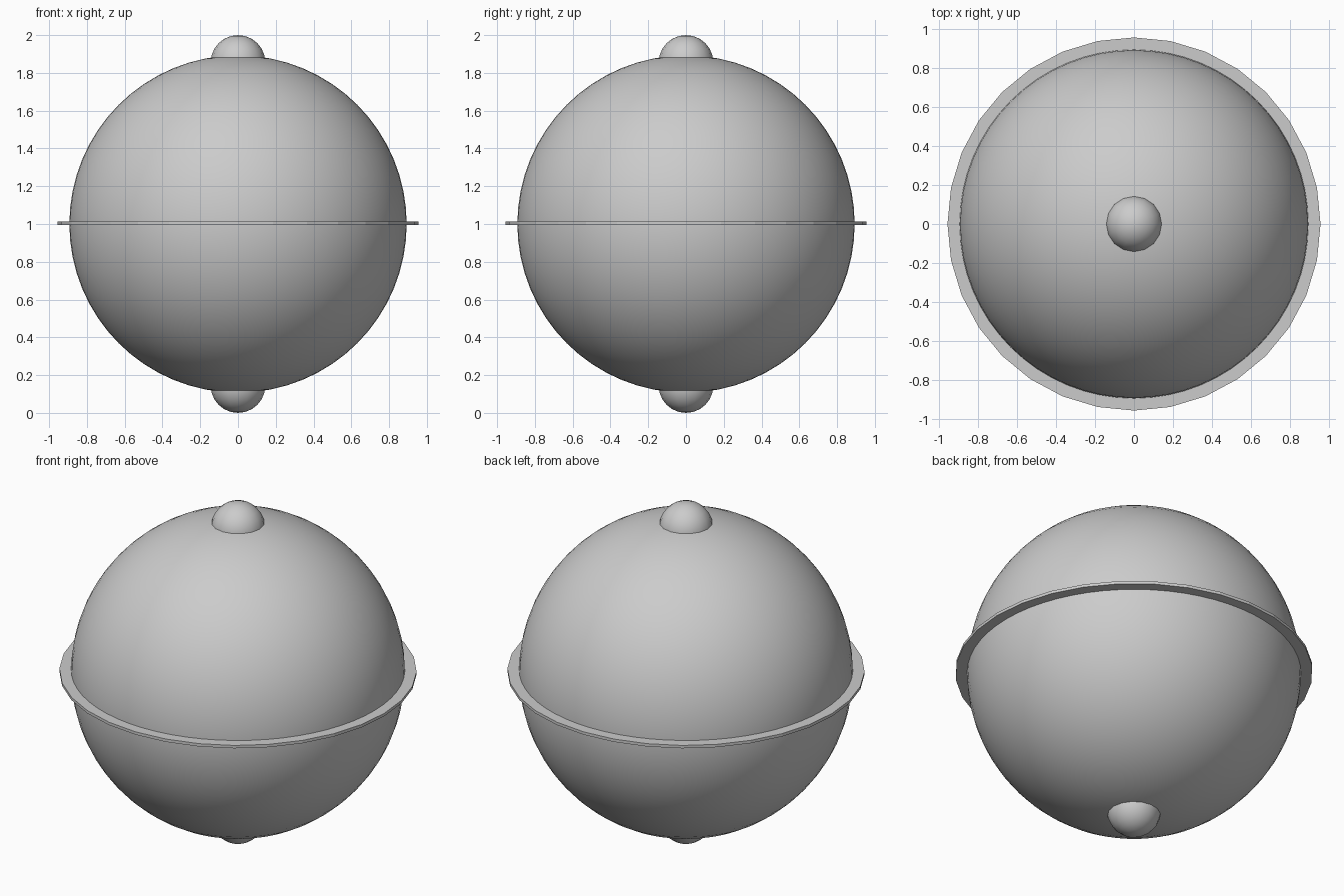
import bpy, bmesh
from math import pi, sin, cos

if "Cube" in bpy.data.objects:
    bpy.data.objects.remove(bpy.data.objects["Cube"])


def add_ball(name, z, radius, segments, rings):
    bpy.ops.mesh.primitive_uv_sphere_add(segments=segments, ring_count=rings,
                                         radius=radius, location=(0, 0, z))
    ob = bpy.context.object
    ob.name = name
    bpy.ops.object.shade_smooth()
    return ob


# Main globe
add_ball("globe_body", 1.0, 0.893, 64, 32)

# Small knobs at the poles
for name, z in (("top_knob", 1.855), ("bottom_knob", 0.145)):
    add_ball(name, z, 0.145, 16, 12)

# Thin flat ring around the equator
N = 32
profile = [(0.885, 0.995), (0.955, 0.995), (0.955, 1.012), (0.885, 1.012)]
bm = bmesh.new()
loops = [[bm.verts.new((r * cos(2 * pi * i / N), r * sin(2 * pi * i / N), z))
          for r, z in profile] for i in range(N)]
for i in range(N):
    a, b = loops[i], loops[(i + 1) % N]
    for k in range(4):
        m = (k + 1) % 4
        bm.faces.new((a[k], b[k], b[m], a[m]))
bmesh.ops.recalc_face_normals(bm, faces=bm.faces)
mesh = bpy.data.meshes.new("equator_ring")
bm.to_mesh(mesh)
bm.free()
bpy.context.collection.objects.link(bpy.data.objects.new("equator_ring", mesh))
